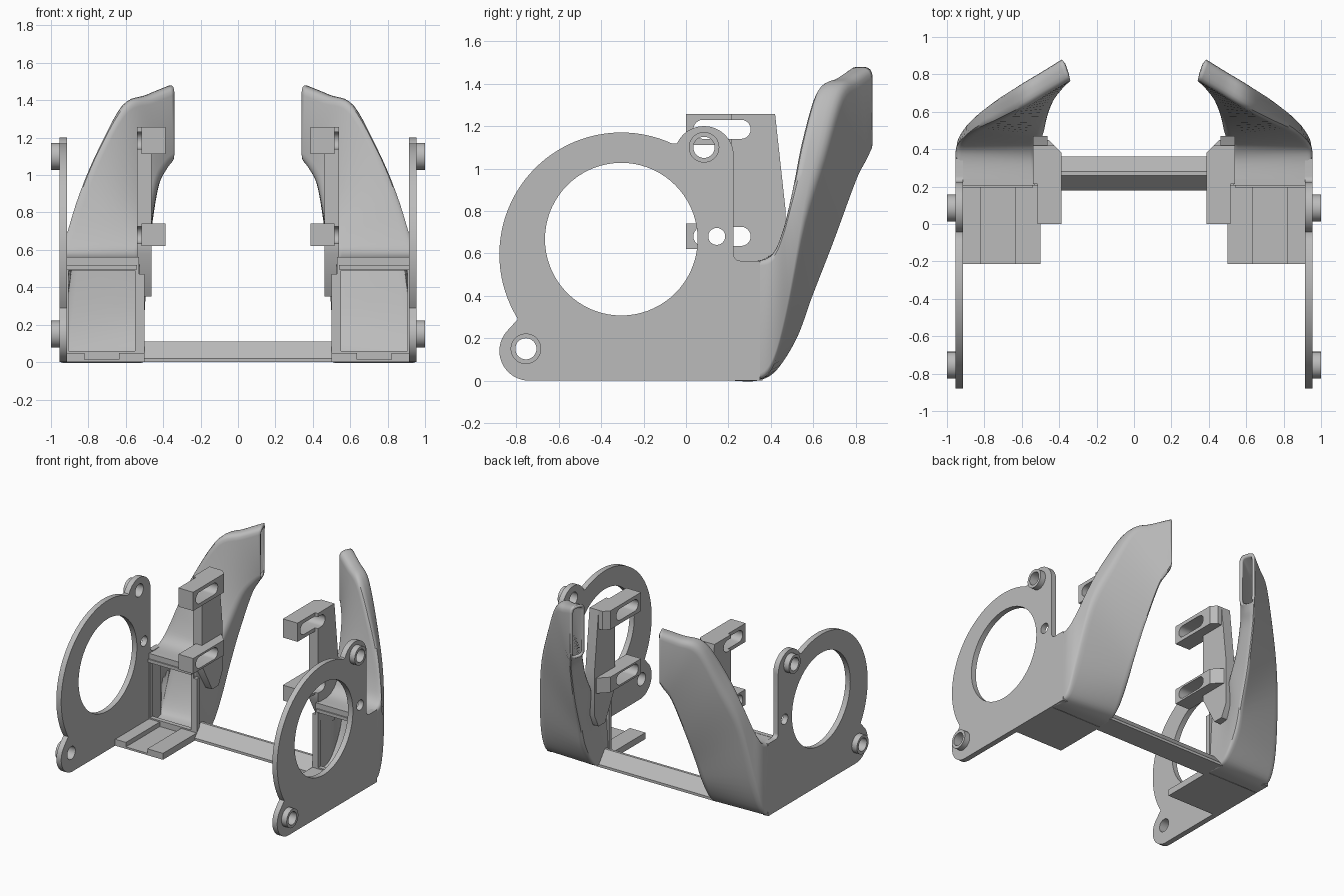
import bpy, bmesh
from math import sin, cos, radians
from mathutils import Vector

if "Cube" in bpy.data.objects:
    bpy.data.objects.remove(bpy.data.objects["Cube"])

grey = bpy.data.materials.new("plain grey")
grey.use_nodes = True
colour = (0.5, 0.5, 0.5, 1)
grey.diffuse_color = colour
grey.node_tree.nodes["Principled BSDF"].inputs["Base Color"].default_value = colour


def finish(name, bm, mirrored=True, wall=0):
    """Turn a bmesh into a shaded object, optionally hollow and mirrored."""
    mesh = bpy.data.meshes.new(name)
    bm.to_mesh(mesh)
    bm.free()
    mesh.materials.append(grey)
    obj = bpy.data.objects.new(name, mesh)
    bpy.context.collection.objects.link(obj)
    bpy.ops.object.select_all(action='DESELECT')
    obj.select_set(True)
    bpy.context.view_layer.objects.active = obj
    bpy.ops.object.shade_smooth_by_angle(angle=radians(35))
    if wall:
        shell = obj.modifiers.new("wall", 'SOLIDIFY')
        shell.thickness = wall
        shell.offset = -1
    if mirrored:
        obj.modifiers.new("other side", 'MIRROR')
    return obj


def arc(a, b, r, start=0, end=360, n=48):
    """Points on an arc; a full circle drops its repeated last point."""
    count = n if abs(end - start) == 360 else n + 1
    angles = [radians(start + (end - start) * i / n) for i in range(count)]
    return [(a + r * cos(t), b + r * sin(t)) for t in angles]


def box(a0, a1, b0, b1):
    return [(a0, b0), (a1, b0), (a1, b1), (a0, b1)]


def slot(a0, a1, b, r):
    return arc(a0 + r, b, r, 90, 270, 12) + arc(a1 - r, b, r, -90, 90, 12)


def extrude(name, axis, lo, hi, loops, mirrored=True):
    """Extrude an outline with holes along one axis."""
    curve = bpy.data.curves.new(name, 'CURVE')
    curve.dimensions = '2D'
    curve.fill_mode = 'BOTH'
    curve.extrude = (hi - lo) / 2
    for loop in loops:
        spline = curve.splines.new('POLY')
        spline.points.add(len(loop) - 1)
        for point, (a, b) in zip(spline.points, loop):
            point.co = (a, b, 0, 1)
        spline.use_cyclic_u = True
    temp = bpy.data.objects.new(name + " outline", curve)
    bpy.context.collection.objects.link(temp)
    deps = bpy.context.evaluated_depsgraph_get()
    mesh = bpy.data.meshes.new_from_object(temp.evaluated_get(deps))
    bm = bmesh.new()
    bm.from_mesh(mesh)
    bpy.data.objects.remove(temp)
    bpy.data.curves.remove(curve)
    bpy.data.meshes.remove(mesh)
    for v in bm.verts:
        a, b, t = v.co
        t += (lo + hi) / 2
        v.co = {'X': (t, a, b), 'Y': (a, t, b), 'Z': (a, b, t)}[axis]
    bmesh.ops.remove_doubles(bm, verts=bm.verts, dist=0.0001)
    bmesh.ops.recalc_face_normals(bm, faces=bm.faces)
    return finish(name, bm, mirrored)


# Side plate with the large round window and two lugs
LUGS = [("upper_boss", 0.085, 1.1), ("lower_boss", -0.755, 0.15)]
outline = (arc(-0.305, 0.595, 0.575, 212, 65.4, 72)
           + arc(0.085, 1.06, 0.14, 155, 0, 24)
           + arc(0.255, 0.595, 0.03, 180, 270, 6)
           + [(0.35, 0.565), (0.35, 0)]
           + arc(-0.74, 0.14, 0.14, 270, 135, 20))
holes = [arc(-0.305, 0.667, 0.36, n=72), arc(0.145, 0.68, 0.04, n=24)]
holes += [arc(y, z, 0.05, n=32) for _, y, z in LUGS]
extrude("side_plate", 'X', 0.913, 0.955, [outline] + holes)
for name, y, z in LUGS:
    extrude(name, 'X', 0.95, 1, [arc(y, z, 0.072), arc(y, z, 0.05, n=32)])

# Curved duct: corners run outer front, outer back, inner back, inner front
SECTIONS = [
    [(.953, .22, .56), (.953, .22, 0), (.5, .22, 0), (.53, .22, .56)],
    [(.953, .34, .565), (.953, .32, 0), (.5, .34, 0), (.53, .34, .565)],
    [(.95, .41, .6), (.95, .4, .05), (.5, .43, .05), (.52, .41, .6)],
    [(.915, .46, .72), (.935, .47, .27), (.5, .53, .2), (.5, .44, .63)],
    [(.85, .505, .92), (.87, .565, .74), (.49, .6, .38), (.48, .48, .68)],
    [(.75, .545, 1.15), (.76, .655, 1.06), (.47, .7, .63), (.46, .56, .79)],
    [(.61, .61, 1.38), (.63, .735, 1.36), (.43, .81, .92), (.42, .66, .96)],
    [(.47, .69, 1.43), (.5, .81, 1.43), (.4, .86, 1.02), (.37, .73, 1.04)],
    [(.34, .765, 1.48), (.385, .88, 1.48), (.385, .88, 1.07), (.34, .765, 1.07)],
]


def blend(p, q, r, s, t):
    """Smooth curve through q and r."""
    return 0.5 * (2 * q + (r - p) * t + (2 * p - 5 * q + 4 * r - s) * t * t
                  + (3 * q - p - 3 * r + s) * t ** 3)


def rounded(corners, radius):
    """Replace each corner by a short curve."""
    points = []
    for i, c in enumerate(corners):
        before, after = corners[i - 1] - c, corners[(i + 1) % 4] - c
        a = c + before.normalized() * min(radius, before.length * 0.4)
        b = c + after.normalized() * min(radius, after.length * 0.4)
        for k in range(5):
            t = k / 4
            points.append(a * (1 - t) ** 2 + c * 2 * t * (1 - t) + b * t * t)
    return points


keys = [[Vector(c) for c in s] for s in SECTIONS]
last = len(keys) - 1
STEPS = 5
bm = bmesh.new()
rings = []
for i in range(last * STEPS + 1):
    k = min(i // STEPS, last - 1)
    t = i / STEPS - k
    near = [keys[max(0, min(last, k + d))] for d in (-1, 0, 1, 2)]
    corners = [blend(*(s[j] for s in near), t) for j in range(4)]
    radius = 0.01 + 0.04 * min(1, i / (3 * STEPS))
    rings.append([bm.verts.new(p) for p in rounded(corners, radius)])
for a, b in zip(rings, rings[1:]):
    for j in range(len(a)):
        n = (j + 1) % len(a)
        bm.faces.new((a[j], a[n], b[n], b[j]))
finish("air_duct", bm, wall=0.022)

# Inlet frame, stepped in at its upper inner corner
frame = [(0.5, 0), (0.952, 0), (0.952, 0.562), (0.528, 0.562), (0.528, 0.47), (0.5, 0.47)]
extrude("inlet_frame", 'Y', 0.205, 0.24, [frame, box(0.55, 0.905, 0.06, 0.49)])
extrude("inlet_lip", 'Y', 0.195, 0.22, [box(0.54, 0.92, 0.495, 0.52)])

# Grooved floor in front of the inlet
floor = [(0.5, 0), (0.92, 0), (0.92, 0.05), (0.82, 0.05), (0.82, 0.015),
         (0.635, 0.015), (0.635, 0.05), (0.5, 0.05)]
extrude("inlet_floor", 'Y', -0.213, 0.23, [floor])

# Ridged bar joining both sides
bar = [(0.18, 0), (0.36, 0), (0.36, 0.02), (0.28, 0.11), (0.26, 0.11), (0.18, 0.02)]
extrude("cross_bar", 'X', -0.52, 0.52, [bar], mirrored=False)

# Mounting bracket: upright notched for the slots, with two arms
ARMS = [("lower", 0.68, 0.06, 0.45), ("upper", 1.185, 0.073, 0.42)]
upright = [(0.42, 1.258), (0.47, 0.8), (0.47, 0.45), (0.42, 0.35), (0.34, 0.35), (0.215, 0.58)]
upright.reverse()
notched = [(0.215, 0.58)]
for _, z, _, _ in ARMS:
    notched += [(0.215, z - 0.045)] + arc(0.26, z, 0.045, -90, 90, 12) + [(0.215, z + 0.045)]
notched += [(0.215, 1.258)] + upright[:0:-1]
extrude("bracket_upright", 'X', 0.462, 0.54, [notched])
for name, z, half, end in ARMS:
    extrude(name + "_arm", 'X', 0.388, 0.515,
            [box(0, 0.38, z - half, z + half), slot(0.035, 0.305, z, 0.045)])
    extrude(name + "_arm_end", 'Z', z - half, z + half,
            [[(0.388, 0.38), (0.515, 0.38), (0.515, end), (0.388 + end - 0.38, end)]])
